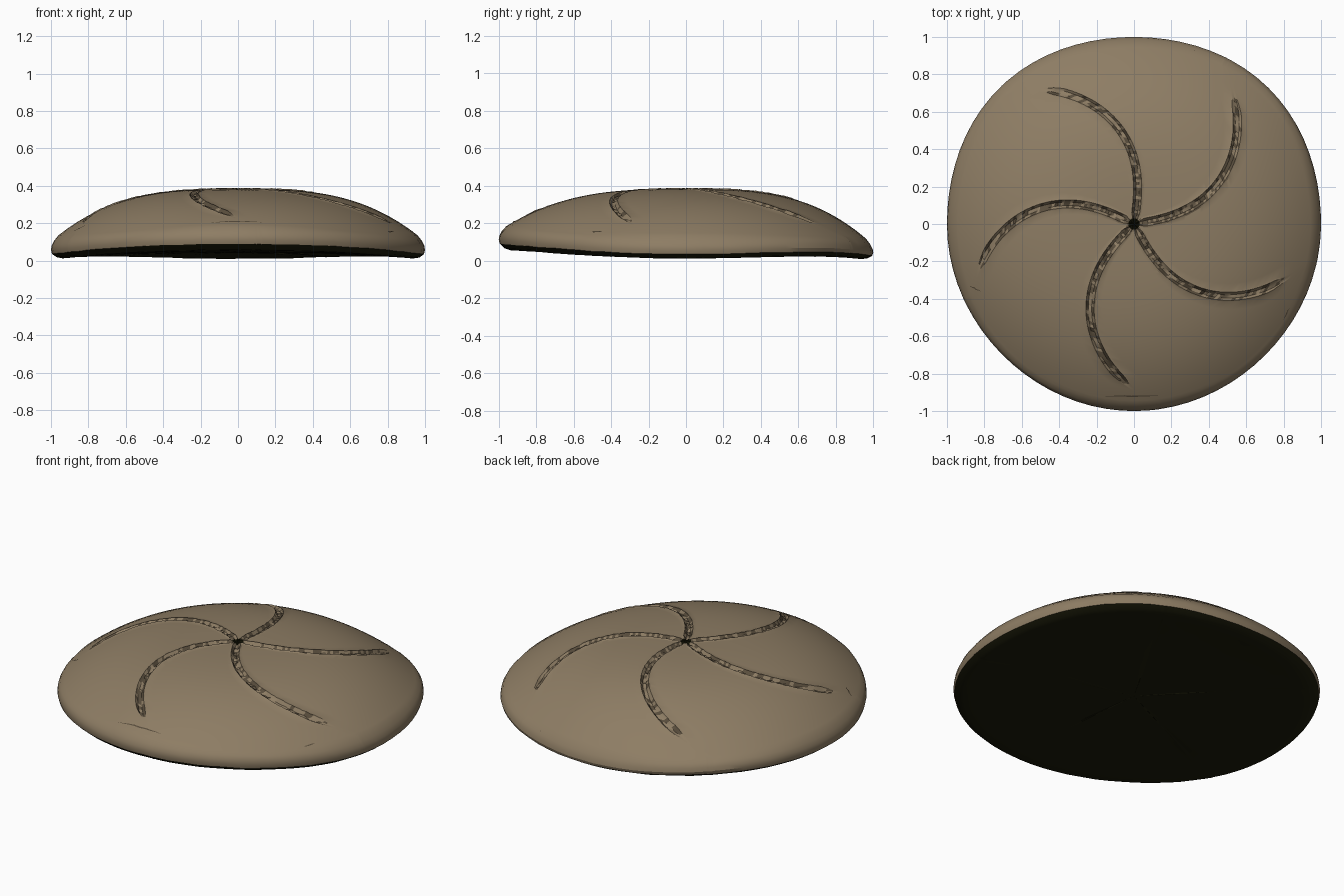
import bpy, bmesh, math, random
from mathutils import Vector

random.seed(4)
if "Cube" in bpy.data.objects:
    bpy.data.objects.remove(bpy.data.objects["Cube"])


def material(name, colour):
    m = bpy.data.materials.new(name)
    m.use_nodes = True
    m.diffuse_color = (*colour, 1)
    m.node_tree.nodes["Principled BSDF"].inputs["Base Color"].default_value = (*colour, 1)
    return m


MATS = [material("tan crust", (0.27, 0.205, 0.128)),
        material("dark base", (0.011, 0.011, 0.003)),
        material("score brown", (0.10, 0.075, 0.046))]
CRUST, BASE, SCORE = range(3)

ARMS, GAP = 5, 14            # spiral scores, plain columns between them
SECTOR = math.tau / ARMS
END = 0.875                  # radius where the scores stop
# Cross-section of a score: sideways offset, height
GROOVE = [(-0.031, 0), (-0.022, 0.004), (-0.009, -0.012),
          (0.009, -0.012), (0.022, 0.004), (0.031, 0)]


def dome(r):
    return 0.383 - 0.28 * r ** 3.05


def settle(y, z):
    """The front edge curls up, the back of the crust sags a little."""
    return 0.055 * max(0, -y) ** 3.3 - 0.02 * max(0, y) ** 4 * min(1, z / 0.1)


def fade(r):
    t = min(1, max(0, (END - r) / 0.07))
    return t * t * (3 - 2 * t)


def column_angle(arm, col, r):
    """Angle of a column; score columns keep a constant width along the spiral."""
    grow = (r / END) ** 1.7
    centre = math.radians(53) + arm * SECTOR + 0.77 * (grow - 1)
    stretch = math.hypot(1, 1.3 * grow) / r
    stretch = min(stretch, 0.5 / GROOVE[-1][0]) * (0.35 + 0.65 * fade(r))
    if col < len(GROOVE):
        return centre + GROOVE[col][0] * stretch
    half = GROOVE[-1][0] * stretch
    t = (col - len(GROOVE) + 1) / (GAP + 1)
    return centre + half + t * (SECTOR - 2 * half)


def outline(a, r):
    """Fuller on the back diagonals, flatter on the front ones."""
    bulge = 0.023 if math.sin(a) > 0 else -0.008
    return 1 + r ** 6 * bulge * math.sin(2 * a) ** 2


# Loaf: domed crust, rounded rim and hollowed dark underside in one twisted lathe
TOP = 64
RINGS = [(0.96 * i / TOP, dome(0.96 * i / TOP)) for i in range(1, TOP + 1)]
RINGS += [(0.984, 0.112), (0.996, 0.088), (1.0, 0.064), (0.994, 0.042)]
DARK_FROM = len(RINGS) - 1
RINGS += [(0.97, 0.024), (0.94, 0.018), (0.88, 0.022), (0.78, 0.031),
          (0.6, 0.038), (0.4, 0.041), (0.2, 0.042)]

bm = bmesh.new()
grid = []
for i, (r, z) in enumerate(RINGS):
    row = []
    for arm in range(ARMS):
        for col in range(len(GROOVE) + GAP):
            a = column_angle(arm, col, r if i < TOP else 0.96)
            rr = r * outline(a, r)
            x, y = rr * math.cos(a), rr * math.sin(a)
            h = z + settle(y, z)
            if i < TOP and col < len(GROOVE):
                h += fade(r) * GROOVE[col][1] * random.uniform(0.4, 1.5)
            if i >= TOP:
                h += random.uniform(-0.0015, 0.0015) - 0.007 * r ** 4 * math.cos(4 * a)
            row.append(bm.verts.new((x, y, h)))
    grid.append(row)

count = len(grid[0])
for i in range(len(grid) - 1):
    for j in range(count):
        k = (j + 1) % count
        f = bm.faces.new((grid[i][j], grid[i + 1][j], grid[i + 1][k], grid[i][k]))
        col = j % (len(GROOVE) + GAP)
        r = RINGS[i][0]
        if i >= DARK_FROM or r < 0.02:
            f.material_index = BASE
        elif 0 < col < len(GROOVE) - 2 and r < END - 0.02:
            # Rough torn walls
            f.material_index = SCORE if random.random() < 0.45 else CRUST

crown = bm.verts.new((0, 0, dome(0) + 0.003))
under = bm.verts.new((0, 0, 0.042))
for j in range(count):
    k = (j + 1) % count
    bm.faces.new((crown, grid[0][j], grid[0][k])).material_index = BASE
    bm.faces.new((under, grid[-1][k], grid[-1][j])).material_index = BASE
bmesh.ops.recalc_face_normals(bm, faces=bm.faces)


def finish(bm, name, angle):
    mesh = bpy.data.meshes.new(name)
    bm.to_mesh(mesh)
    bm.free()
    for m in MATS:
        mesh.materials.append(m)
    ob = bpy.data.objects.new(name, mesh)
    bpy.context.collection.objects.link(ob)
    bpy.ops.object.select_all(action="DESELECT")
    ob.select_set(True)
    bpy.context.view_layer.objects.active = ob
    bpy.ops.object.shade_smooth_by_angle(angle=math.radians(angle))


finish(bm, "loaf", 28)


# Short hairline cracks draped on the crust near the rim
def crack(name, start, end, width):
    a, b = Vector(start), Vector(end)
    side = (b - a).orthogonal().normalized() * width / 2
    bm = bmesh.new()
    rows = []
    for i in range(9):
        t = i / 8
        p = a.lerp(b, t) + side * random.uniform(-0.7, 0.7)
        w = side * (0.1 + math.sin(math.pi * t))
        row = []
        for q in (p - w, p + w):
            z = dome(q.length)
            row.append(bm.verts.new((q.x, q.y, z + settle(q.y, z) + 0.003)))
        rows.append(row)
    for (p, q), (s, t) in zip(rows, rows[1:]):
        f = bm.faces.new((p, q, t, s))
        f.normal_update()
        if f.normal.z < 0:
            f.normal_flip()
        f.material_index = SCORE
    finish(bm, name, 30)


crack("front_crack", (-0.16, -0.92), (0.13, -0.92), 0.007)
crack("back_crack", (0.34, 0.87), (0.32, 0.93), 0.012)
crack("back_right_crack", (-0.51, 0.77), (-0.41, 0.86), 0.004)
crack("front_right_crack", (-0.88, -0.33), (-0.82, -0.36), 0.006)
crack("front_left_crack", (0.80, -0.51), (0.83, -0.45), 0.005)
crack("back_left_crack", (0.66, 0.66), (0.70, 0.61), 0.005)
